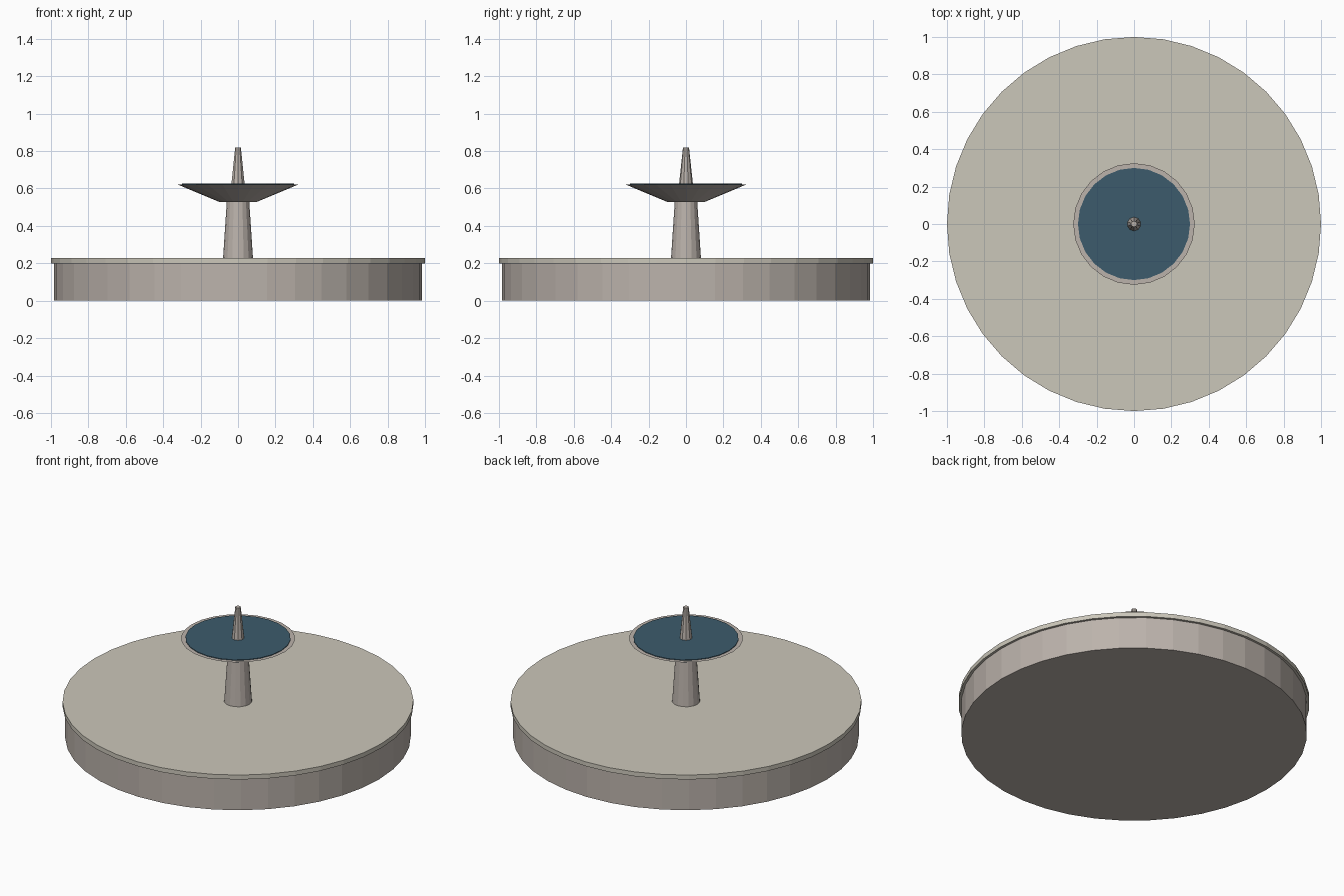
import bpy

if "Cube" in bpy.data.objects:
    bpy.data.objects.remove(bpy.data.objects["Cube"])


def material(name, rgb):
    m = bpy.data.materials.new(name)
    m.diffuse_color = (*rgb, 1)
    m.use_nodes = True
    m.node_tree.nodes["Principled BSDF"].inputs["Base Color"].default_value = m.diffuse_color
    return m


stone = material("warm_stone", (0.50, 0.45, 0.41))
pale = material("pale_stone", (0.60, 0.57, 0.49))
water = material("water", (0.045, 0.105, 0.15))


def frustum(name, sides, r0, r1, z0, z1, mat):
    """Flat-faced round part standing on the central axis."""
    bpy.ops.mesh.primitive_cone_add(vertices=sides, radius1=r0, radius2=r1,
                                    depth=z1 - z0, location=(0, 0, (z0 + z1) / 2))
    ob = bpy.context.object
    ob.name = name
    ob.data.materials.append(mat)
    return ob


# Wide base and its overhanging slab
frustum("basin_wall", 40, 0.985, 0.985, 0, 0.2, stone)
frustum("basin_top", 40, 1.0, 1.0, 0.2, 0.228, pale)

# Tapered column carrying the flared bowl
frustum("column", 16, 0.08, 0.06, 0.228, 0.53, stone)
frustum("upper_bowl", 24, 0.10, 0.325, 0.528, 0.622, stone)
frustum("bowl_water", 24, 0.30, 0.30, 0.61, 0.626, water)

# Slender spout
frustum("spout", 10, 0.038, 0.016, 0.615, 0.82, stone)
